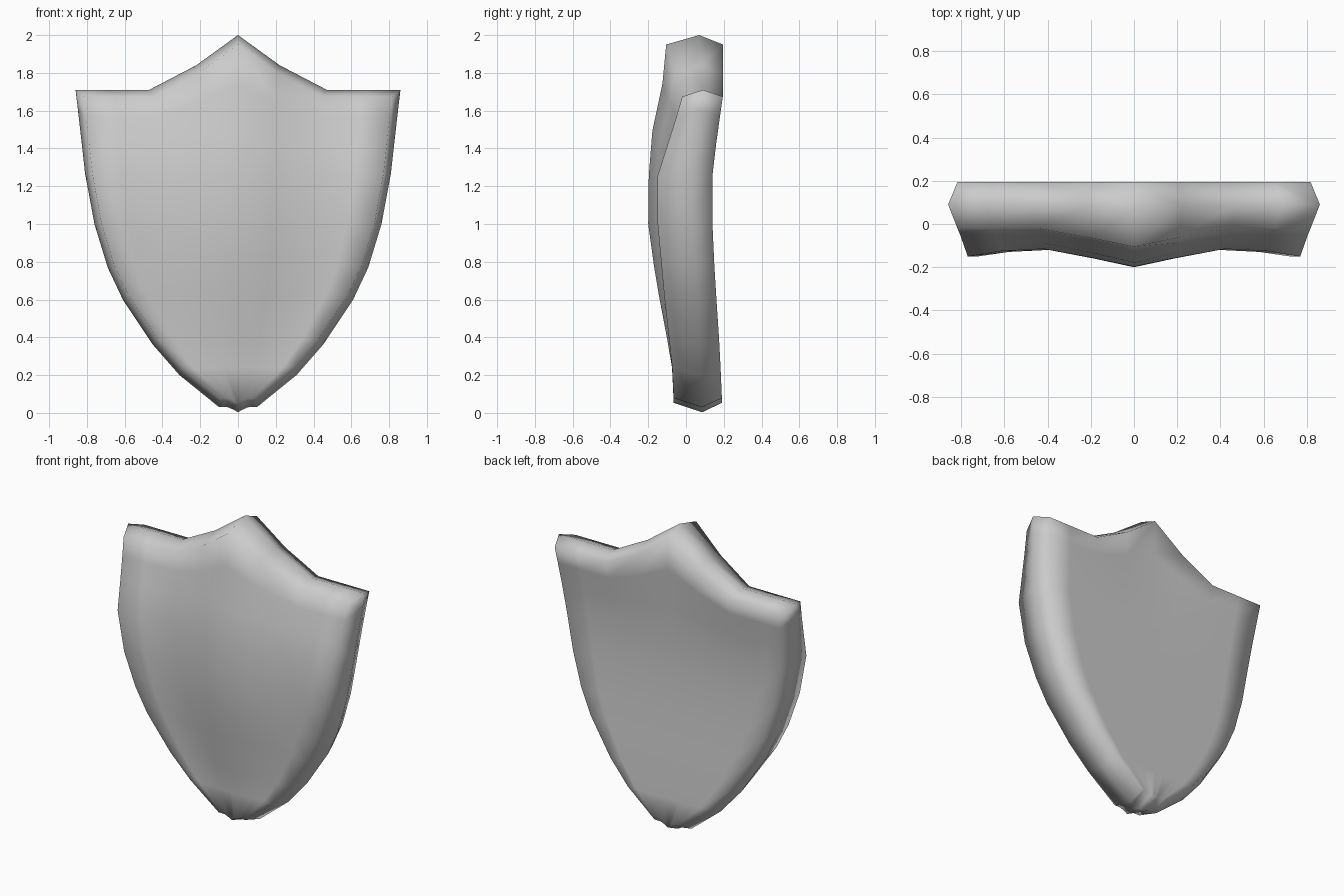
import bpy, bmesh

cube = bpy.data.objects.get("Cube")
if cube:
    bpy.data.objects.remove(cube, do_unlink=True)

# Rows from the top edge to the tip:
# half width, edge height, centre lift, front y at edge / groove / centre, rim y, back y
ROWS = [
    (.86, 1.71, .29, -.02, -.02, -.105, .09, .195),
    (.847, 1.6, .18, -.05, -.05, -.125, .08, .18),
    (.83, 1.45, .07, -.095, -.085, -.178, .06, .16),
    (.81, 1.27, 0, -.15, -.115, -.197, .04, .14),
    (.76, 1.0, 0, -.15, -.12, -.2, .04, .14),
    (.69, .77, 0, -.13, -.115, -.17, .05, .15),
    (.61, .6, 0, -.115, -.1, -.143, .06, .16),
    (.45, .36, 0, -.09, -.08, -.1, .07, .175),
    (.31, .2, 0, -.073, -.07, -.074, .08, .183),
    (.1, .03, -.027, -.065, -.065, -.065, .085, .19),
]
FRACTIONS = [0, .256, .547, .8, 1]   # column positions across the half width
LIFT = [1, .45, 0, 0, 0]             # how much of the centre lift each column takes
INSET = .95                          # front and back outlines against the rim
N = len(FRACTIONS) - 1
LAST = len(ROWS) - 1


def place(row, col, layer):
    """Position of a grid point on the front, rim or back layer."""
    width, height, lift, edge, groove, centre, rim, back = ROWS[row]
    k = abs(col)
    x = width * FRACTIONS[k] * (1 if col > 0 else -1)
    z = height + lift * LIFT[k]
    if layer == "rim":
        return x, rim - (.02 * LIFT[k] if row == 0 else 0), z
    front = [centre, (centre + groove) / 2, groove, groove * .7 + edge * .3, edge][k]
    return x * INSET, front if layer == "front" else back, 1 + (z - 1) * INSET


bm = bmesh.new()
cols = range(-N, N + 1)
grids = {side: {(r, c): bm.verts.new(place(r, c, side))
                for r in range(LAST + 1) for c in cols}
         for side in ("front", "back")}

# Front and back faces
for grid in grids.values():
    for r in range(LAST):
        for c in range(-N, N):
            bm.faces.new([grid[r, c], grid[r + 1, c], grid[r + 1, c + 1], grid[r, c + 1]])

# Bevelled wall running round the outline
loop = [(0, c) for c in cols]
loop += [(r, N) for r in range(1, LAST + 1)]
loop += [(LAST, c) for c in reversed(cols) if c < N]
loop += [(r, -N) for r in range(LAST - 1, 0, -1)]
rim = {p: bm.verts.new(place(*p, "rim")) for p in loop}
for a, b in zip(loop, loop[1:] + loop[:1]):
    for grid in grids.values():
        bm.faces.new([grid[a], grid[b], rim[b], rim[a]])

bmesh.ops.recalc_face_normals(bm, faces=bm.faces)
for face in bm.faces:
    face.smooth = True
mesh = bpy.data.meshes.new("shield")
bm.to_mesh(mesh)
bm.free()
shield = bpy.data.objects.new("shield", mesh)
bpy.context.collection.objects.link(shield)

# Plain grey metal
grey = bpy.data.materials.new("plain_grey")
grey.use_nodes = True
colour = (.6, .6, .6, 1)
grey.diffuse_color = colour
grey.node_tree.nodes["Principled BSDF"].inputs["Base Color"].default_value = colour
mesh.materials.append(grey)
